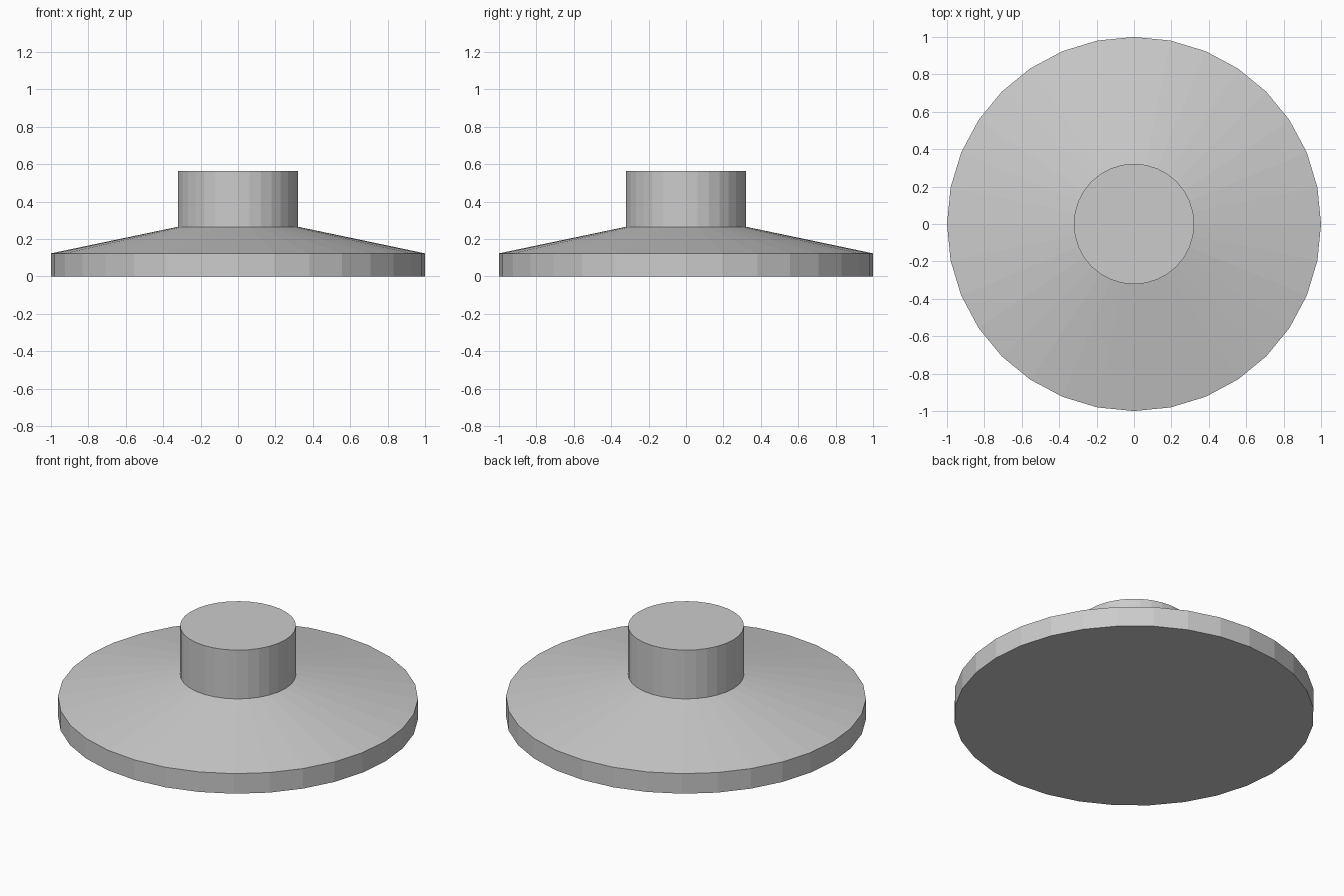
import bpy
import bmesh
import math

SIDES = 32

cube = bpy.data.objects.get("Cube")
if cube:
    bpy.data.objects.remove(cube, do_unlink=True)

# Single plain grey
grey = bpy.data.materials.new("light_grey")
grey.use_nodes = True
colour = (0.6, 0.6, 0.6, 1.0)
grey.diffuse_color = colour
grey.node_tree.nodes["Principled BSDF"].inputs["Base Color"].default_value = colour


def turned_part(name, profile):
    """Closed faceted solid from rings of (radius, height), bottom to top."""
    bm = bmesh.new()
    rings = []
    for radius, z in profile:
        angles = [2 * math.pi * i / SIDES for i in range(SIDES)]
        rings.append([bm.verts.new((radius * math.cos(a), radius * math.sin(a), z))
                      for a in angles])
    for low, high in zip(rings, rings[1:]):
        for i in range(SIDES):
            j = (i + 1) % SIDES
            bm.faces.new((low[i], low[j], high[j], high[i]))
    bm.faces.new(rings[0][::-1])
    bm.faces.new(rings[-1])
    mesh = bpy.data.meshes.new(name)
    bm.to_mesh(mesh)
    bm.free()
    mesh.materials.append(grey)
    obj = bpy.data.objects.new(name, mesh)
    bpy.context.collection.objects.link(obj)
    return obj


# Flat rim, sloped flange and central hub as one continuous solid
turned_part("flanged_hub", [(1.0, 0.0), (1.0, 0.123), (0.322, 0.265), (0.322, 0.564)])
